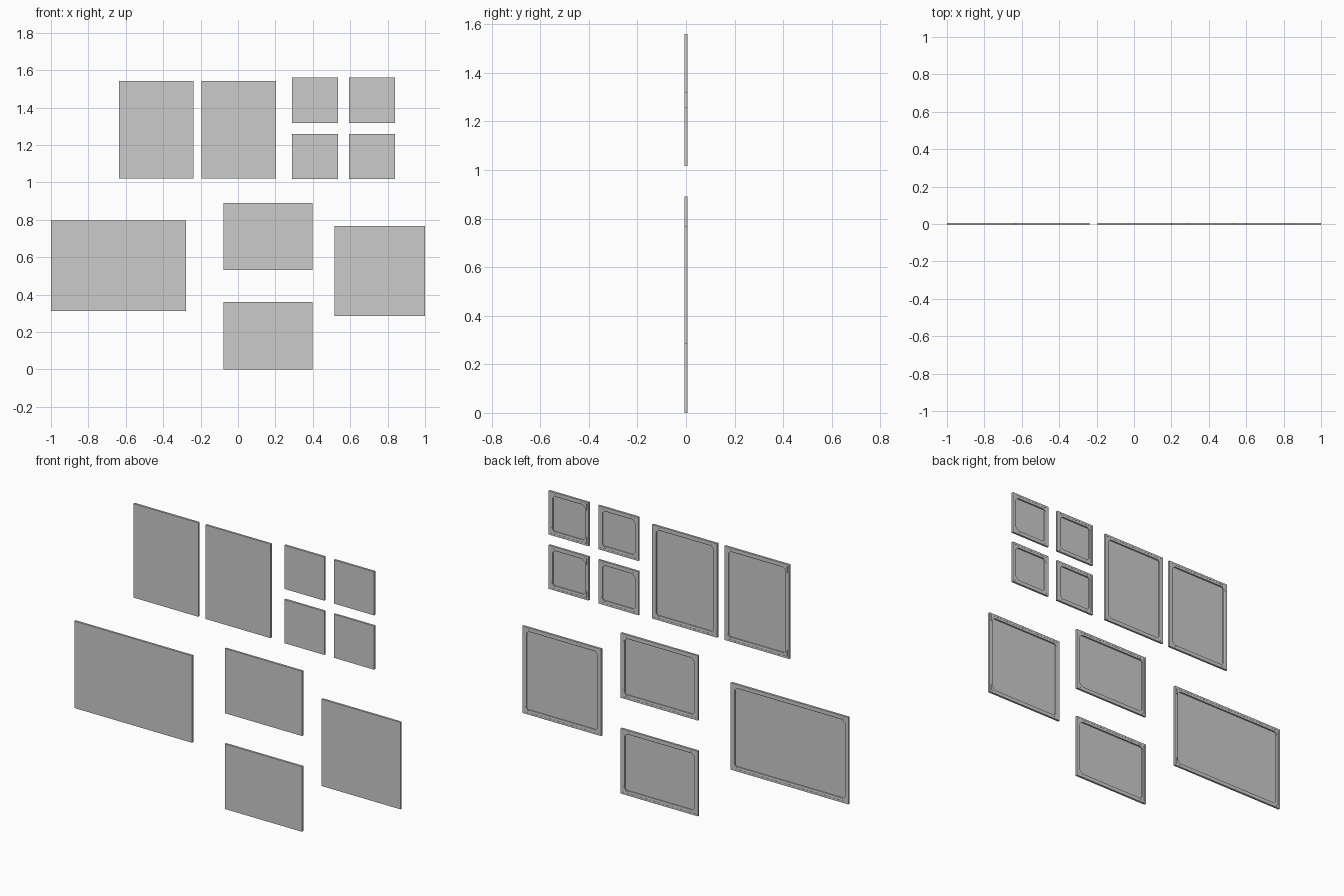
import bpy, bmesh

if "Cube" in bpy.data.objects:
    bpy.data.objects.remove(bpy.data.objects["Cube"])

D = 0.006       # half depth of each canvas
T = 0.0008      # cloth thickness


def make_object(name, bm):
    bmesh.ops.recalc_face_normals(bm, faces=bm.faces)
    me = bpy.data.meshes.new(name)
    bm.to_mesh(me)
    bm.free()
    ob = bpy.data.objects.new(name, me)
    bpy.context.collection.objects.link(ob)
    return ob


def sweep(bm, rect, profile, closed):
    """Run an (inset, y) profile round a rectangle with mitred corners."""
    x0, x1, z0, z1 = rect
    loops = [[bm.verts.new(p) for p in ((x0 + i, y, z0 + i), (x1 - i, y, z0 + i),
                                        (x1 - i, y, z1 - i), (x0 + i, y, z1 - i))]
             for i, y in profile]
    pairs = list(zip(loops, loops[1:])) + ([(loops[-1], loops[0])] if closed else [])
    for a, b in pairs:
        for k in range(4):
            n = (k + 1) % 4
            bm.faces.new((a[k], a[n], b[n], b[k]))
    if not closed:
        bm.faces.new(loops[0])
        bm.faces.new(loops[-1])


def build_canvas(name, rect):
    # stretched cloth: front sheet, wrapped sides and folded back edge
    bm = bmesh.new()
    sweep(bm, rect, [(0, -D), (0, D), (0.011, D), (0.011, D - T),
                     (T, D - T), (T, -D + T)], False)
    make_object(name + "_cloth", bm)

    # mitred stretcher bars with a bevelled inner edge
    bm = bmesh.new()
    sweep(bm, rect, [(T, -D + 2 * T), (T, D - T), (0.019, D - T),
                     (0.023, D - 3 * T), (0.023, -D + 2 * T)], True)
    make_object(name + "_stretcher_bars", bm)

    # triangular corner braces
    bm = bmesh.new()
    x0, x1, z0, z1 = rect
    i, s = 0.012, 0.036
    for cx, sx in ((x0, 1), (x1, -1)):
        for cz, sz in ((z0, 1), (z1, -1)):
            pts = [(i, i), (i + s, i), (i, i + s)]
            tri = [[bm.verts.new((cx + sx * u, y, cz + sz * v)) for u, v in pts]
                   for y in (D - 4 * T, D - T / 2)]
            bm.faces.new(tri[0])
            bm.faces.new(tri[1])
            for k in range(3):
                n = (k + 1) % 3
                bm.faces.new((tri[0][k], tri[0][n], tri[1][n], tri[1][k]))
    make_object(name + "_corner_braces", bm)


# wall layout: x min, x max, z min, z max
build_canvas("wide_canvas", (-1.0, -0.278, 0.313, 0.795))
build_canvas("middle_upper_canvas", (-0.077, 0.397, 0.531, 0.89))
build_canvas("middle_lower_canvas", (-0.077, 0.397, 0.0, 0.361))
build_canvas("square_canvas", (0.517, 1.0, 0.286, 0.768))
build_canvas("portrait_left_canvas", (-0.637, -0.239, 1.022, 1.543))
build_canvas("portrait_right_canvas", (-0.195, 0.203, 1.022, 1.543))
for col, x in enumerate((0.288, 0.593)):
    for row, z in enumerate((1.017, 1.318)):
        build_canvas(f"small_canvas_{col}{row}", (x, x + 0.246, z, z + 0.242))
